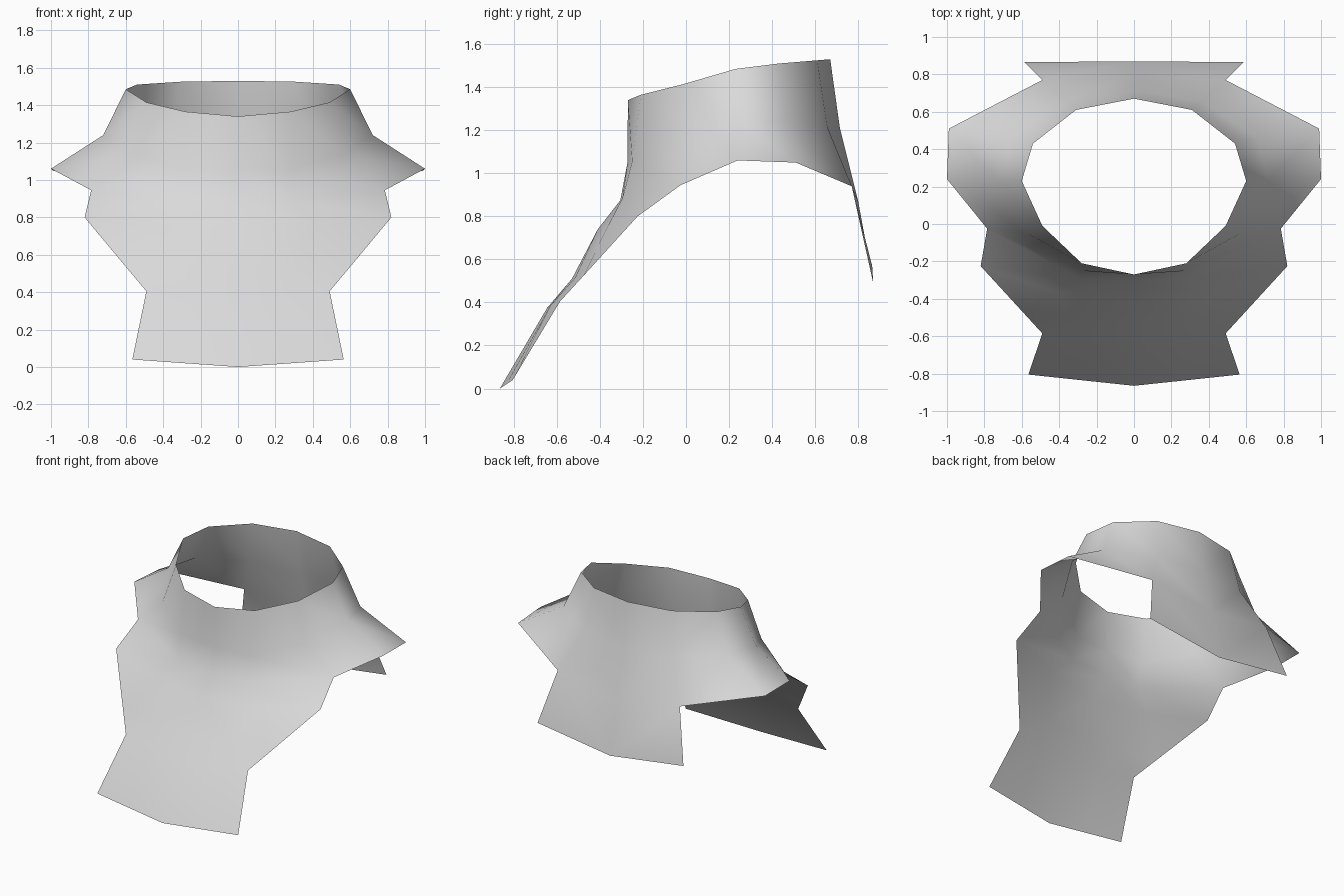
import bpy

cube = bpy.data.objects.get("Cube")
if cube:
    bpy.data.objects.remove(cube, do_unlink=True)

# One cloth colour
cloth = bpy.data.materials.new("plain grey cloth")
cloth.use_nodes = True
grey = (0.7, 0.7, 0.7, 1.0)
cloth.diffuse_color = grey
cloth.node_tree.nodes["Principled BSDF"].inputs["Base Color"].default_value = grey

# Left half of each ring, running from front centre round to back centre
neck = [(0, -.27, 1.34), (.28, -.21, 1.365), (.49, -.01, 1.415), (.60, .23, 1.485),
        (.54, .43, 1.51), (.31, .61, 1.525), (0, .67, 1.53)]
chest = [(0, -.272, 1.05), (.28, -.25, 1.055), (.57, -.05, 1.14), (.72, .23, 1.24),
         (.66, .46, 1.24), (.36, .655, 1.22), (0, .715, 1.21)]
hem = [(0, -.305, .875), (.28, -.295, .885), (.785, -.025, .945), (1, .24, 1.06),
       (.99, .51, 1.05), (.49, .77, .94), (0, .80, .87)]

# Front panel rows below the hem, from centre to side
front_rows = [
    [(0, -.41, .74), (.42, -.36, .76), (.82, -.225, .80)],
    [(0, -.53, .51), (.30, -.515, .515), (.589, -.477, .523)],
    [(0, -.645, .375), (.25, -.63, .385), (.49, -.585, .405)],
    [(0, -.865, 0), (.283, -.835, .02), (.565, -.805, .04)],
]
# Back panel lower edge, from side to centre
back_row = [(.585, .865, .57), (0, .87, .49)]

verts, faces, index = [], [], {}


def vert(p):
    """Shared index of a point."""
    if p not in index:
        index[p] = len(verts)
        verts.append(p)
    return index[p]


def strip(upper, lower):
    """Join two rows with outward-facing quads."""
    for i in range(len(upper) - 1):
        faces.append([vert(p) for p in (upper[i], lower[i], lower[i + 1], upper[i + 1])])


# Collar and shoulders
strip(neck, chest)
strip(chest, hem)
# Hanging front panel
row = hem[:3]
for lower in front_rows:
    strip(row, lower)
    row = lower
# Short back panel
strip(hem[5:], back_row)

mesh = bpy.data.meshes.new("collar_cape")
mesh.from_pydata(verts, [], faces)
mesh.materials.append(cloth)
for poly in mesh.polygons:
    poly.use_smooth = True
mesh.update()

cape = bpy.data.objects.new("collar_cape", mesh)
bpy.context.collection.objects.link(cape)

# Mirror to the right half
mirror = cape.modifiers.new("mirror", 'MIRROR')
mirror.use_axis = (True, False, False)
mirror.use_mirror_merge = True
mirror.merge_threshold = 0.001
